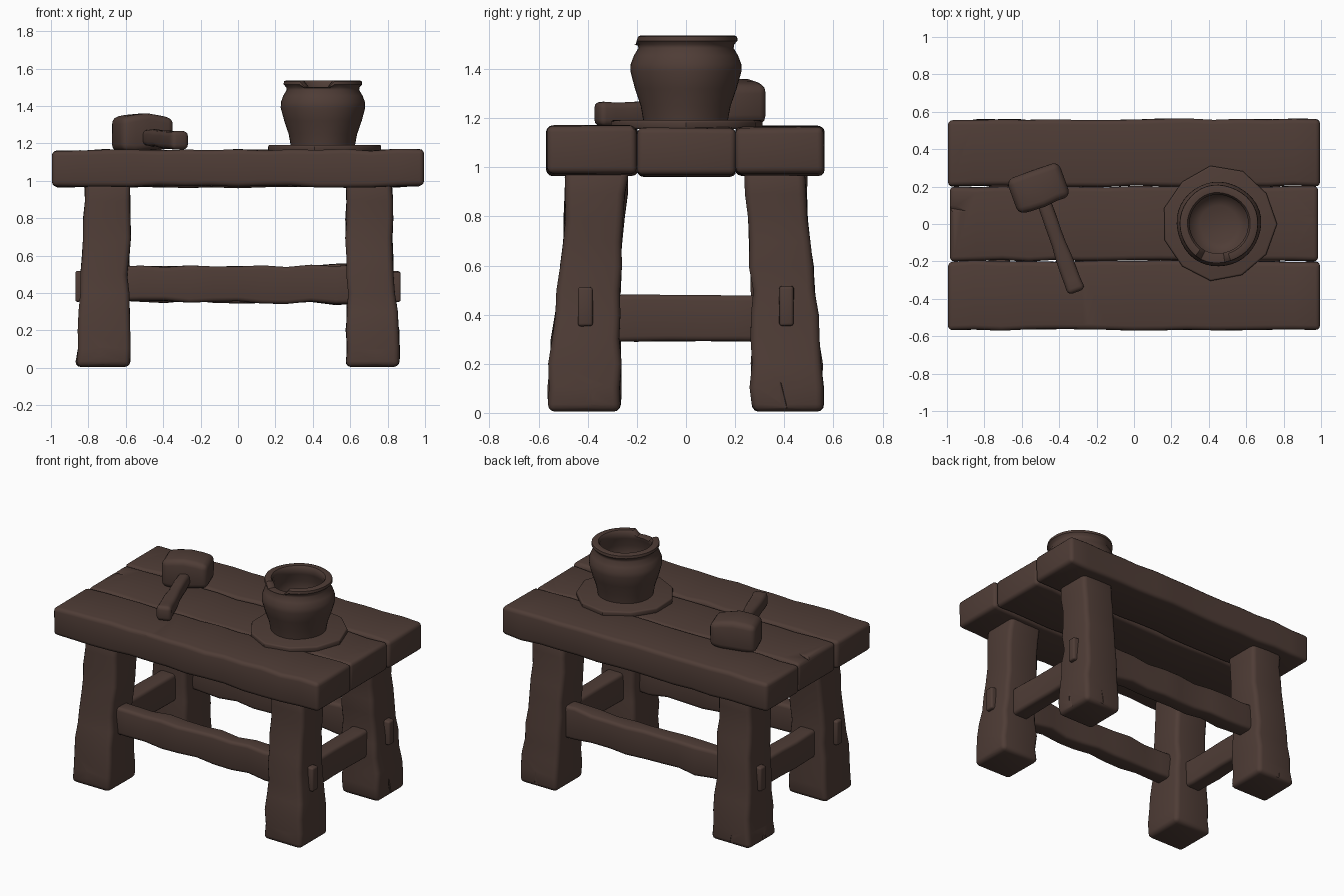
import bpy, bmesh, math, random
from mathutils import Matrix, Vector

random.seed(7)
if "Cube" in bpy.data.objects:
    bpy.data.objects.remove(bpy.data.objects["Cube"])

COLOUR = (0.078, 0.046, 0.037, 1)
wood = bpy.data.materials.new("dark brown")
wood.use_nodes = True
wood.diffuse_color = COLOUR
wood.node_tree.nodes["Principled BSDF"].inputs["Base Color"].default_value = COLOUR
wood.node_tree.nodes["Principled BSDF"].inputs["Roughness"].default_value = 0.8


def finish(name, bm, bevel=0.0, cutters=(), angle=35):
    """Turn a bmesh into an object, bake its bevel and cuts, and shade it."""
    bmesh.ops.recalc_face_normals(bm, faces=bm.faces)
    mesh = bpy.data.meshes.new(name)
    bm.to_mesh(mesh)
    bm.free()
    obj = bpy.data.objects.new(name, mesh)
    bpy.context.collection.objects.link(obj)
    mesh.materials.append(wood)
    if bevel:
        mod = obj.modifiers.new("worn edges", 'BEVEL')
        mod.width, mod.segments, mod.limit_method = bevel, 3, 'ANGLE'
        mod.angle_limit = math.radians(40)
    for cutter in cutters:
        mod = obj.modifiers.new("crack", 'BOOLEAN')
        mod.operation, mod.object, mod.solver = 'DIFFERENCE', cutter, 'EXACT'
    if obj.modifiers:
        graph = bpy.context.evaluated_depsgraph_get()
        baked = bpy.data.meshes.new_from_object(obj.evaluated_get(graph))
        obj.modifiers.clear()
        obj.data = baked
    for cutter in cutters:
        bpy.data.objects.remove(cutter)
    bpy.ops.object.select_all(action='DESELECT')
    obj.select_set(True)
    bpy.context.view_layer.objects.active = obj
    bpy.ops.object.shade_smooth_by_angle(angle=math.radians(angle))
    return obj


def crack(base, tip, width, depth):
    """Tapering four-sided cutter running from base to tip."""
    base, tip = Vector(base), Vector(tip)
    bm = bmesh.new()
    bmesh.ops.create_cone(bm, cap_ends=True, segments=4, radius1=1, radius2=0.1, depth=1)
    along = tip - base
    turn = along.to_track_quat('Z', 'Y').to_matrix().to_4x4()
    size = Matrix.Diagonal((width, depth, along.length, 1))
    bm.transform(Matrix.Translation((base + tip) / 2) @ turn @ size)
    bmesh.ops.recalc_face_normals(bm, faces=bm.faces)
    mesh = bpy.data.meshes.new("crack_cutter")
    bm.to_mesh(mesh)
    bm.free()
    obj = bpy.data.objects.new("crack_cutter", mesh)
    bpy.context.collection.objects.link(obj)
    obj.hide_render = True
    return obj


def beam(name, axis, stations, cuts=9, wobble=0.008, bevel=0.022,
         cutters=(), flip=(1, 1), matrix=None):
    """Hand-hewn beam: each station is (position, a0, a1, b0, b1)."""
    bm = bmesh.new()
    rings = []
    start, end = stations[0][0], stations[-1][0]
    for i in range(cuts + 1):
        t = start + (end - start) * i / cuts
        for low, high in zip(stations, stations[1:]):
            if low[0] <= t + 1e-6 and t <= high[0] + 1e-6:
                f = (t - low[0]) / (high[0] - low[0])
                a0, a1, b0, b1 = [p + (q - p) * f for p, q in zip(low[1:], high[1:])]
                break
        shift = [random.uniform(-wobble, wobble) for _ in range(4)]
        a0, a1, b0, b1 = [v + s for v, s in zip((a0, a1, b0, b1), shift)]
        ring = []
        for a, b in ((a0, b0), (a1, b0), (a1, b1), (a0, b1)):
            a += random.uniform(-wobble, wobble) * 0.5
            b += random.uniform(-wobble, wobble) * 0.5
            co = {'X': (t, a, b), 'Y': (a, t, b), 'Z': (a, b, t)}[axis]
            ring.append(bm.verts.new((co[0] * flip[0], co[1] * flip[1], co[2])))
        rings.append(ring)
    for r0, r1 in zip(rings, rings[1:]):
        for k in range(4):
            n = (k + 1) % 4
            bm.faces.new((r0[k], r0[n], r1[n], r1[k]))
    bm.faces.new(rings[0])
    bm.faces.new(rings[-1])
    if matrix:
        bm.transform(matrix)
    return finish(name, bm, bevel, cutters)


# Table top: three thick planks with worn notches
def plank(name, length, y0, y1, z0, z1, cutters):
    beam(name, 'X', [(-length, y0, y1, z0, z1), (length, y0, y1, z0, z1)],
         cuts=14, wobble=0.005, bevel=0.025, cutters=cutters)


plank("front_plank", 0.995, -0.565, -0.198, 0.97, 1.165,
      [crack((-0.33, -0.58, 1.17), (-0.24, -0.53, 1.17), 0.03, 0.03),
       crack((1.01, -0.2, 1.17), (0.8, -0.2, 1.17), 0.03, 0.03)])
plank("middle_plank", 0.985, -0.195, 0.2, 0.965, 1.158,
      [crack((-1.01, 0.09, 1.16), (-0.9, 0.07, 1.16), 0.03, 0.02),
       crack((1.01, 0.03, 1.16), (0.85, 0.05, 1.16), 0.02, 0.02)])
plank("back_plank", 0.995, 0.203, 0.56, 0.97, 1.165,
      [crack((-1.01, 0.4, 1.17), (-0.85, 0.39, 1.17), 0.02, 0.02),
       crack((0.6, 0.58, 1.17), (0.72, 0.56, 1.17), 0.03, 0.02)])

# Splayed legs, each with a split foot and a tenon end
LEG = [(0.005, 0.58, 0.865, 0.265, 0.565), (0.13, 0.58, 0.86, 0.265, 0.56),
       (0.5, 0.585, 0.835, 0.27, 0.525), (0.75, 0.577, 0.825, 0.255, 0.5),
       (0.99, 0.577, 0.82, 0.235, 0.49)]
for sx, side in ((1, "left"), (-1, "right")):
    for sy, end in ((-1, "front"), (1, "back")):
        splits = [crack((sx * 0.875, sy * 0.41, -0.02), (sx * 0.86, sy * 0.38, 0.14), 0.022, 0.022),
                  crack((sx * 0.73, sy * 0.57, -0.02), (sx * 0.74, sy * 0.56, 0.11), 0.022, 0.022)]
        beam(f"{end}_{side}_leg", 'Z', LEG, cuts=10, wobble=0.006, bevel=0.03,
             cutters=splits, flip=(sx, sy))
        beam(f"{end}_{side}_tenon", 'X',
             [(0.75, 0.378, 0.438, 0.355, 0.515), (0.87, 0.378, 0.438, 0.355, 0.515)],
             cuts=2, wobble=0.003, bevel=0.012, flip=(sx, sy))

# Stretchers between the legs
for sy, end in ((-1, "front"), (1, "back")):
    beam(f"{end}_stretcher", 'X',
         [(-0.65, 0.345, 0.465, 0.355, 0.545), (0, 0.35, 0.46, 0.35, 0.54),
          (0.65, 0.345, 0.465, 0.345, 0.55)], cuts=10, flip=(1, sy))
for sx, side in ((1, "left"), (-1, "right")):
    beam(f"{side}_stretcher", 'Y',
         [(-0.35, 0.66, 0.78, 0.29, 0.478), (0.35, 0.66, 0.78, 0.29, 0.478)],
         cuts=5, wobble=0.004, flip=(sx, 1))

# Mallet lying on the planks
lie = Matrix.Translation((-0.51, 0.19, 0)) @ Matrix.Rotation(math.radians(20), 4, 'Z')
beam("mallet_head", 'X',
     [(-0.148, -0.095, 0.1, 1.16, 1.335), (0, -0.1, 0.1, 1.16, 1.36),
      (0.148, -0.095, 0.095, 1.175, 1.335)], cuts=4, wobble=0.005, bevel=0.035, matrix=lie)
beam("mallet_handle", 'Y',
     [(-0.59, -0.05, 0.05, 1.165, 1.27), (-0.53, -0.045, 0.045, 1.165, 1.265),
      (-0.05, -0.035, 0.035, 1.19, 1.275)], cuts=8, wobble=0.003, bevel=0.026, matrix=lie)

# Chipped, roughly ten-sided plate
POT_X = 0.453
bm = bmesh.new()
outline = []
for i in range(11):
    turn = math.tau * i / 11
    r = 0.308 + random.uniform(-0.012, 0.012)
    outline.append(bm.verts.new((POT_X + r * math.cos(turn), r * math.sin(turn), 1.155)))
base = bm.faces.new(outline)
lifted = bmesh.ops.extrude_face_region(bm, geom=[base])["geom"]
top = [v for v in lifted if isinstance(v, bmesh.types.BMVert)]
bmesh.ops.translate(bm, verts=top, vec=(0, 0, 0.037))
finish("plate", bm, bevel=0.01)

# Clay pot: turned profile of (radius, height), outside then inside
PROFILE = [(0.155, 1.18), (0.172, 1.19), (0.183, 1.25), (0.207, 1.32), (0.226, 1.39),
           (0.225, 1.42), (0.212, 1.455), (0.194, 1.485), (0.196, 1.5), (0.21, 1.515),
           (0.208, 1.532), (0.195, 1.537), (0.168, 1.535), (0.157, 1.52), (0.16, 1.48),
           (0.19, 1.42), (0.185, 1.36), (0.15, 1.26), (0.1, 1.235)]
SIDES = 40
bm = bmesh.new()
rings = []
for r, z in PROFILE:
    ring = []
    for i in range(SIDES):
        turn = math.tau * i / SIDES
        dent = 1 + 0.009 * math.sin(3 * turn + 5 * z) + 0.006 * math.sin(5 * turn - 9 * z)
        drop = 0
        # Broken piece of the rim
        if z > 1.495 and abs(turn - math.radians(262)) < math.radians(22):
            drop = (z - 1.495) * 0.85
        ring.append(bm.verts.new((POT_X + r * dent * math.cos(turn),
                                  r * dent * math.sin(turn), z - drop)))
    rings.append(ring)
for r0, r1 in zip(rings, rings[1:]):
    for k in range(SIDES):
        n = (k + 1) % SIDES
        bm.faces.new((r0[k], r0[n], r1[n], r1[k]))
bm.faces.new(rings[0])
bm.faces.new(rings[-1])
finish("clay_pot", bm, angle=45)
